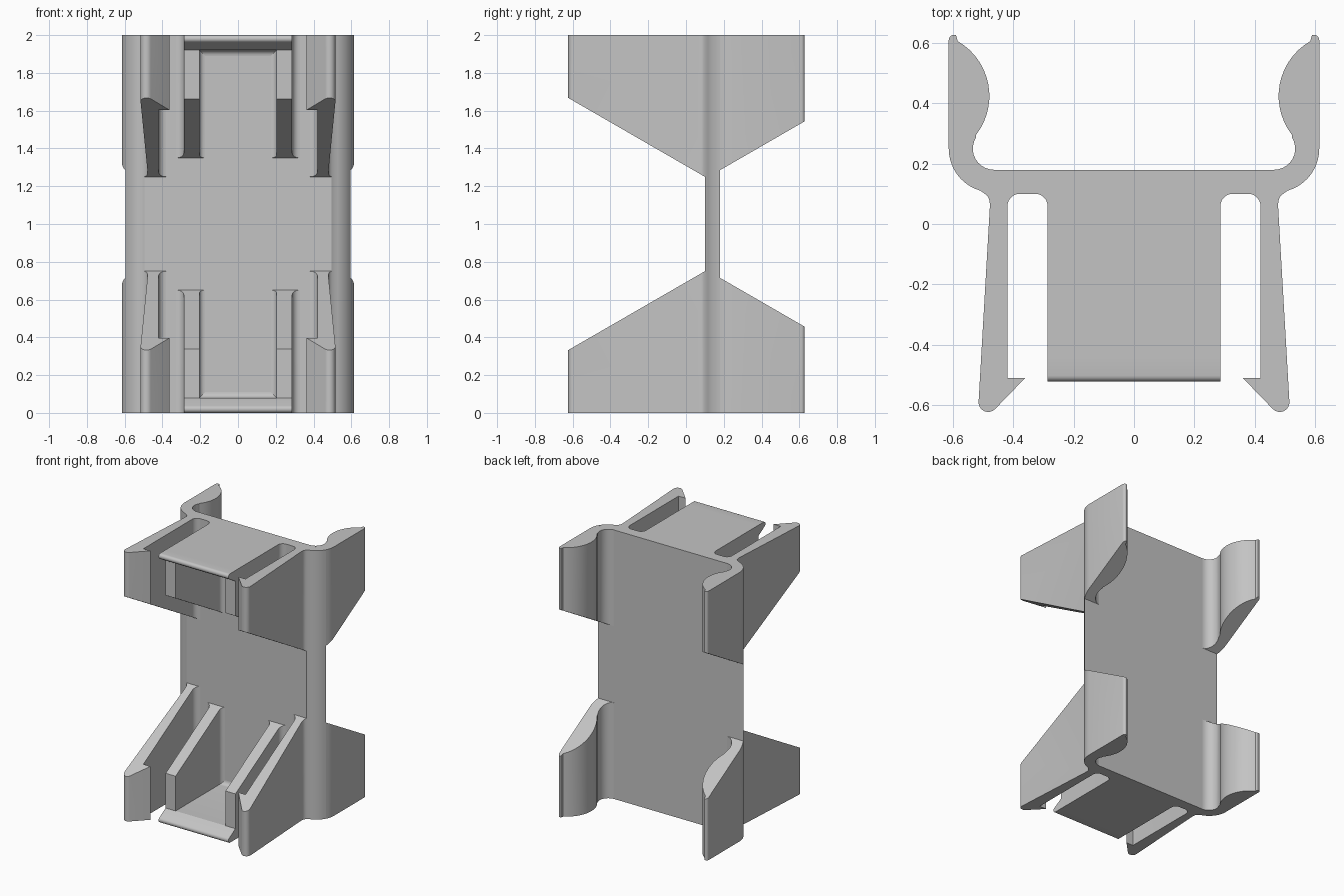
import bpy, bmesh
from math import sin, cos, radians

if "Cube" in bpy.data.objects:
    bpy.data.objects.remove(bpy.data.objects["Cube"], do_unlink=True)

HEIGHT = 2.0
SLOPE = 0.577          # 30 degree trims
PLATE_FRONT, PLATE_BACK = 0.10, 0.18

grey = bpy.data.materials.new("plain grey plastic")
grey.use_nodes = True
grey.diffuse_color = (0.55, 0.55, 0.55, 1)
grey.node_tree.nodes["Principled BSDF"].inputs["Base Color"].default_value = (0.55, 0.55, 0.55, 1)


def arc(cx, cy, r, start, end, steps=10):
    angles = [radians(start + (end - start) * i / steps) for i in range(steps + 1)]
    return [(cx + r * cos(a), cy + r * sin(a)) for a in angles]


def loft(name, bottom, top):
    """Solid between two matching outlines, smooth where the bends are gentle."""
    bm = bmesh.new()
    a = [bm.verts.new(p) for p in bottom]
    b = [bm.verts.new(p) for p in top]
    n = len(a)
    bm.faces.new(a)
    bm.faces.new(b)
    for i in range(n):
        j = (i + 1) % n
        bm.faces.new((a[i], a[j], b[j], b[i]))
    bmesh.ops.recalc_face_normals(bm, faces=bm.faces)
    mesh = bpy.data.meshes.new(name)
    bm.to_mesh(mesh)
    bm.free()
    mesh.materials.append(grey)
    mesh.shade_smooth()
    mesh.set_sharp_from_angle(angle=radians(30))
    obj = bpy.data.objects.new(name, mesh)
    bpy.context.scene.collection.objects.link(obj)


def upright(name, outline, trim, side, upper):
    """Outline in plan, rising from the end of the clip to a sloping trim."""
    def place(x, y, z):
        return (side * x, y, HEIGHT - z if upper else z)
    loft(name, [place(x, y, 0) for x, y in outline],
         [place(x, y, trim(y)) for x, y in outline])


def crosswise(name, profile, half_width, upper):
    """Side profile (y, z) stretched across the width."""
    pts = [(y, HEIGHT - z if upper else z) for y, z in profile]
    loft(name, [(-half_width, y, z) for y, z in pts], [(half_width, y, z) for y, z in pts])


# Back plate with rounded shoulders
shoulder = [(0.495, PLATE_FRONT)] + arc(0.47, 0.25, 0.145, -74, -29, 6)
plate = shoulder + [(-x, y) for x, y in reversed(shoulder)]
loft("back_plate", [(x, y, 0) for x, y in plate], [(x, y, HEIGHT) for x, y in plate])

# Curved gripping wing behind the plate
wing = (arc(0.465, 0.25, 0.07, -90, 32)
        + arc(0.69, 0.425, 0.21, 218, 120, 14)
        + arc(0.597, 0.61, 0.018, 110, 0, 6)
        + arc(0.47, 0.25, 0.145, 0, -29, 4))

# Tapered front arm with a barbed hook
arm = ([(0.495, PLATE_FRONT), (0.487, 0.094), (0.481, 0.083), (0.478, 0.065)]
       + arc(0.484, -0.592, 0.032, 0, -135, 9)
       + [(0.362, -0.512), (0.42, -0.512)]
       + arc(0.38, 0.06, 0.04, 0, 90, 7))

# Straight rib filleted into the plate
rib = (arc(0.327, 0.06, 0.04, 90, 180, 7)
       + [(0.287, -0.44), (0.205, -0.44)]
       + arc(0.175, 0.07, 0.03, 0, 90, 6))

# Shelf floor and its bevelled, rounded lip
floor = ([(PLATE_FRONT, 0), (-0.44, 0), (-0.44, 0.08)]
         + arc(0.07, 0.11, 0.03, -90, 0, 6))
lip = [(-0.44, 0), (-0.44, 0.08)] + arc(-0.503, 0.02, 0.02, 120, 270, 8)

for upper, end in ((False, "lower"), (True, "upper")):
    for side, hand in ((1, "left"), (-1, "right")):
        tag = f"{hand}_{end}"
        upright(tag + "_wing", wing, lambda y: 0.715 - SLOPE * (y - PLATE_BACK), side, upper)
        upright(tag + "_hook_arm", arm, lambda y: 0.75 + SLOPE * (y - PLATE_FRONT), side, upper)
        upright(tag + "_rib", rib, lambda y: 0.65 + SLOPE * (y - PLATE_FRONT), side, upper)
    crosswise(end + "_shelf_floor", floor, 0.205, upper)
    crosswise(end + "_shelf_lip", lip, 0.287, upper)
